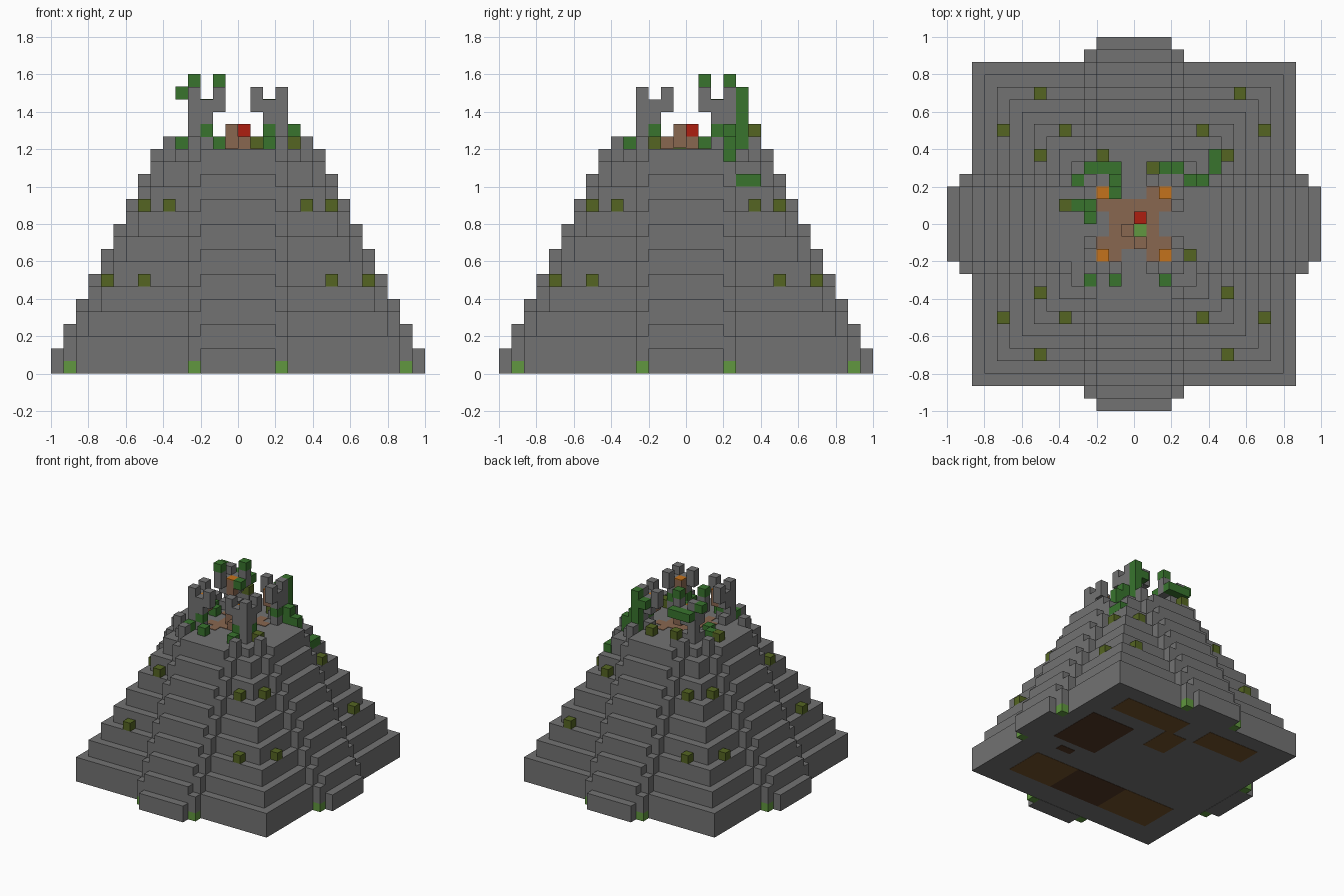
import bpy
import bmesh

U = 2 / 30  # one block

if "Cube" in bpy.data.objects:
    bpy.data.objects.remove(bpy.data.objects["Cube"], do_unlink=True)


def material(name, r, g, b):
    m = bpy.data.materials.new(name)
    m.use_nodes = True
    m.diffuse_color = (r, g, b, 1)
    m.node_tree.nodes["Principled BSDF"].inputs["Base Color"].default_value = (r, g, b, 1)
    return m


STONE = material("grey stone", .17, .17, .17)
MOSS = material("olive moss", .09, .13, .016)
VINE = material("dark green leaves", .04, .175, .027)
GRASS = material("light green grass", .12, .31, .05)
CLAY = material("pinkish brown clay", .25, .135, .08)
FLAME = material("orange lamp", .55, .17, .012)
RED = material("red block", .42, .013, .005)
EARTH = material("brown earth", .17, .085, .025)
DARK = material("dark brown earth", .085, .038, .018)


def part(name, mat, boxes):
    """Join boxes (x0, x1, y0, y1, z0, z1), in blocks, into one object."""
    bm = bmesh.new()
    for x0, x1, y0, y1, z0, z1 in boxes:
        cube = bmesh.ops.create_cube(bm, size=1)["verts"]
        for v in cube:
            v.co.x = U * (x1 if v.co.x > 0 else x0)
            v.co.y = U * (y1 if v.co.y > 0 else y0)
            v.co.z = U * (z1 if v.co.z > 0 else z0)
    mesh = bpy.data.meshes.new(name)
    bm.to_mesh(mesh)
    bm.free()
    mesh.materials.append(mat)
    obj = bpy.data.objects.new(name, mesh)
    bpy.context.collection.objects.link(obj)


def cell(x, y, z, tall=1, grow=0):
    return (x - grow, x + 1 + grow, y - grow, y + 1 + grow, z - grow, z + tall + grow)


def mirrored(boxes):
    """Copy boxes into all four quadrants."""
    out = []
    for x0, x1, y0, y1, z0, z1 in boxes:
        for a, b in ((x0, x1), (-x1, -x0)):
            for c, d in ((y0, y1), (-y1, -y0)):
                out.append((a, b, c, d, z0, z1))
    return out


def swapped(boxes):
    """Add copies with x and y exchanged."""
    return boxes + [(c, d, a, b, e, f) for a, b, c, d, e, f in boxes]


# Stepped body, with a stair and rails on every side
tiers, stairs, rails = [], [], []
for k in range(9):
    h, z = 13 - k, 2 * k
    tiers.append((-h, h, -h, h, z + 1 if k else .03, min(z + 3, 18)))
    for s in (-1, 1):
        lo, hi = sorted((s * h, s * (h + 2)))
        stairs.append((-3, 3, lo, hi, z, z + 2))
    rails.append((3, 4, h, h + 1, z + 1, z + 3))
part("pyramid_tiers", STONE, tiers)
part("stairs", STONE, swapped(stairs))
part("stair_rails", STONE, mirrored(swapped(rails)))
part("grass_corners", GRASS, mirrored(swapped([cell(3, 13, 0)])))

# Moss blocks on two ledges and around the shrine
moss = mirrored(swapped([cell(7, 10, 7), cell(5, 7, 13)]))
moss.remove(cell(7, 10, 7))
moss += [cell(8, 10, 7), cell(-6, 1, 18), cell(1, 4, 18), cell(4, -3, 18), cell(-3, 5, 19)]
part("moss_blocks", MOSS, moss)

# Four ruined corner towers with broken arches
part("corner_towers", STONE, mirrored(
    [cell(3, 3, 18, 5)] + swapped([cell(2, 3, 18), cell(2, 3, 20, 2), cell(1, 3, 21, 2)])))
part("moss_support", STONE, [cell(-3, 5, 18)])

# Lamps inside the towers
part("lamp_bases", CLAY, mirrored([cell(2, 2, 20, 1.9)]))
part("lamp_tops", FLAME, mirrored([(2, 3, 2, 3, 21.9, 22)]))

# Shrine floor and altar
floor = [(-2, 2, -2, 2, 17.9, 18.06)]
floor += mirrored(swapped([(1, 2, 2, 3, 17.9, 18.06)]))
part("shrine_floor", CLAY, floor)
part("altar", CLAY, [cell(-1, -1, 18, 2), cell(0, 0, 18), cell(0, -2, 18)])
part("altar_red_block", RED, [cell(0, 0, 19)])
part("altar_grass", GRASS, [(0, 1, -1, 0, 18, 18.12)])

# Climbing vines on the ruins
vines = [(-5, 3, 22), (-2, 3, 23), (-4, 1, 23), (-5, 1, 18), (-4, 0, 18), (-2, 2, 21),
         (-4, 4, 21), (-3, 4, 21), (-2, 4, 21), (2, 4, 21), (4, 3, 18), (4, 3, 19),
         (5, 3, 17), (5, 3, 18), (6, 4, 15), (6, 5, 15), (-4, -5, 18), (-2, -5, 18),
         (2, -5, 18), (-3, -4, 19), (2, -4, 19), (3, -3, 19), (3, 2, 19)]
part("vines", VINE, [cell(*v, grow=.01) for v in vines] + [cell(3, 4, 18, 5)])

# Earth patches under the base
def patch(x0, x1, y0, y1):
    return (x0, x1, y0, y1, 0, .06)


part("earth_patches", EARTH, [patch(1, 10, 8, 11), patch(-1, 2, 4, 8), patch(-9, -2, 8, 11),
                              patch(4, 10, -10, -5), patch(-10, -3, -10, -5)])
part("dark_earth_patches", DARK, [patch(5, 11, -1, 6), patch(7, 9, -3, -2),
                                  patch(-3, 4, -10, -5)])
